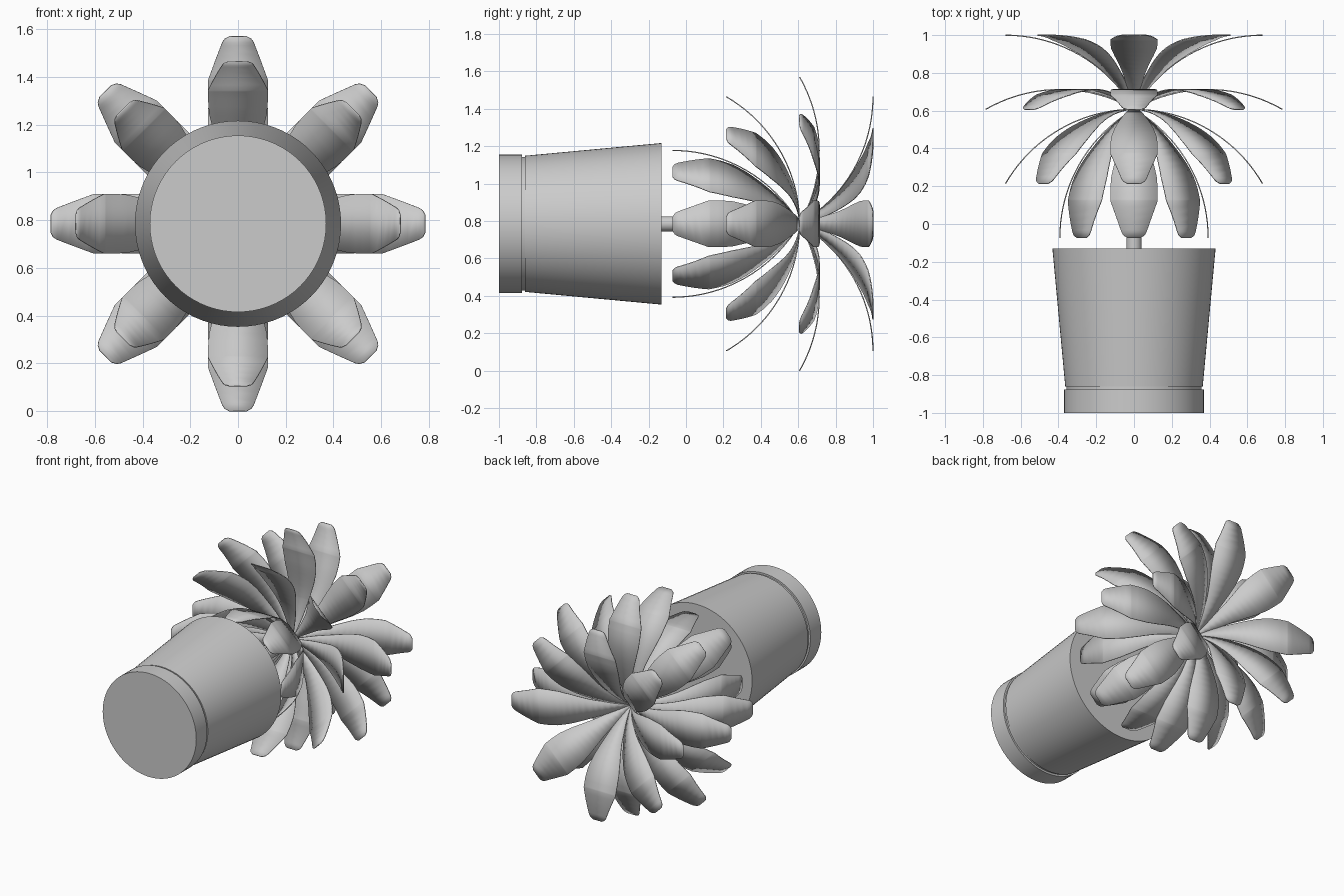
import bpy, math
from mathutils import Vector, Matrix

cube = bpy.data.objects.get("Cube")
if cube:
    bpy.data.objects.remove(cube)

AXIS_Z = 0.785      # height of the lying plant's axis
CROWN_Y = 0.607     # where every leaf springs from the stem
ARC_R = 0.785       # bend radius of a leaf

grey = bpy.data.materials.new("plain grey")
grey.use_nodes = True
grey.diffuse_color = (0.6, 0.6, 0.6, 1)
grey.node_tree.nodes["Principled BSDF"].inputs["Base Color"].default_value = (0.6, 0.6, 0.6, 1)


def make_object(name, verts, faces):
    mesh = bpy.data.meshes.new(name)
    mesh.from_pydata(verts, [], faces)
    mesh.materials.append(grey)
    obj = bpy.data.objects.new(name, mesh)
    bpy.context.collection.objects.link(obj)
    obj.location.z = AXIS_Z
    return obj


def smooth(obj):
    bpy.ops.object.select_all(action='DESELECT')
    obj.select_set(True)
    bpy.context.view_layer.objects.active = obj
    bpy.ops.object.shade_smooth_by_angle(angle=math.radians(35))


def lathe(name, profile, n=72):
    """Closed solid of revolution about y from (y, radius) pairs."""
    verts = []
    for y, r in profile:
        for i in range(n):
            a = math.tau * i / n
            verts.append((r * math.cos(a), y, r * math.sin(a)))
    faces = [list(range(n)), list(reversed(range(len(verts) - n, len(verts))))]
    for k in range(len(profile) - 1):
        for i in range(n):
            j = (i + 1) % n
            faces.append([k * n + j, k * n + i, (k + 1) * n + i, (k + 1) * n + j])
    obj = make_object(name, verts, faces)
    smooth(obj)
    return obj


# Pot with a foot band and a narrow groove, and the stem
lathe("pot", [(-1, 0.37), (-0.877, 0.37), (-0.877, 0.357), (-0.86, 0.357),
              (-0.86, 0.364), (-0.13, 0.432)])
lathe("stem", [(-0.14, 0.04), (0.58, 0.04)], 32)

# Leaf outline: (fraction along the leaf, half width)
OUTLINE = [(0, 0.003), (0.34, 0.067), (0.5, 0.104), (0.6, 0.121), (0.68, 0.125),
           (0.76, 0.125), (0.965, 0.066), (0.985, 0.056), (1, 0.036)]


def half_width(t):
    for (t0, w0), (t1, w1) in zip(OUTLINE, OUTLINE[1:]):
        if t <= t1:
            return w0 + (w1 - w0) * (t - t0) / (t1 - t0)
    return OUTLINE[-1][1]


def make_leaf(name, tilt, turn):
    """Strip bent through a sixty degree arc, its chord tilted, turned about y."""
    ts = sorted({i / 20 for i in range(21)} | {t for t, w in OUTLINE})
    start = tilt + math.pi / 6
    spin = Matrix.Rotation(turn, 3, 'Y')
    verts, faces = [], []
    for t in ts:
        a = start - t * math.pi / 3
        r = ARC_R * (math.sin(start) - math.sin(a))
        y = CROWN_Y + ARC_R * (math.cos(a) - math.cos(start))
        w = half_width(t)
        for side in (-w, w):
            verts.append(spin @ Vector((r, y, side)))
    for i in range(len(ts) - 1):
        faces.append([2 * i, 2 * i + 1, 2 * i + 3, 2 * i + 2])
    obj = make_object(name, verts, faces)
    smooth(obj)
    shell = obj.modifiers.new("thickness", 'SOLIDIFY')
    shell.thickness = 0.006
    shell.offset = 0


# Four tiers of eight leaves, from drooping to raised
for tier, degrees in enumerate((-60, -30, 0, 30), 1):
    for k in range(8):
        make_leaf(f"leaf_tier{tier}_{k + 1}", math.radians(degrees), k * math.pi / 4)
